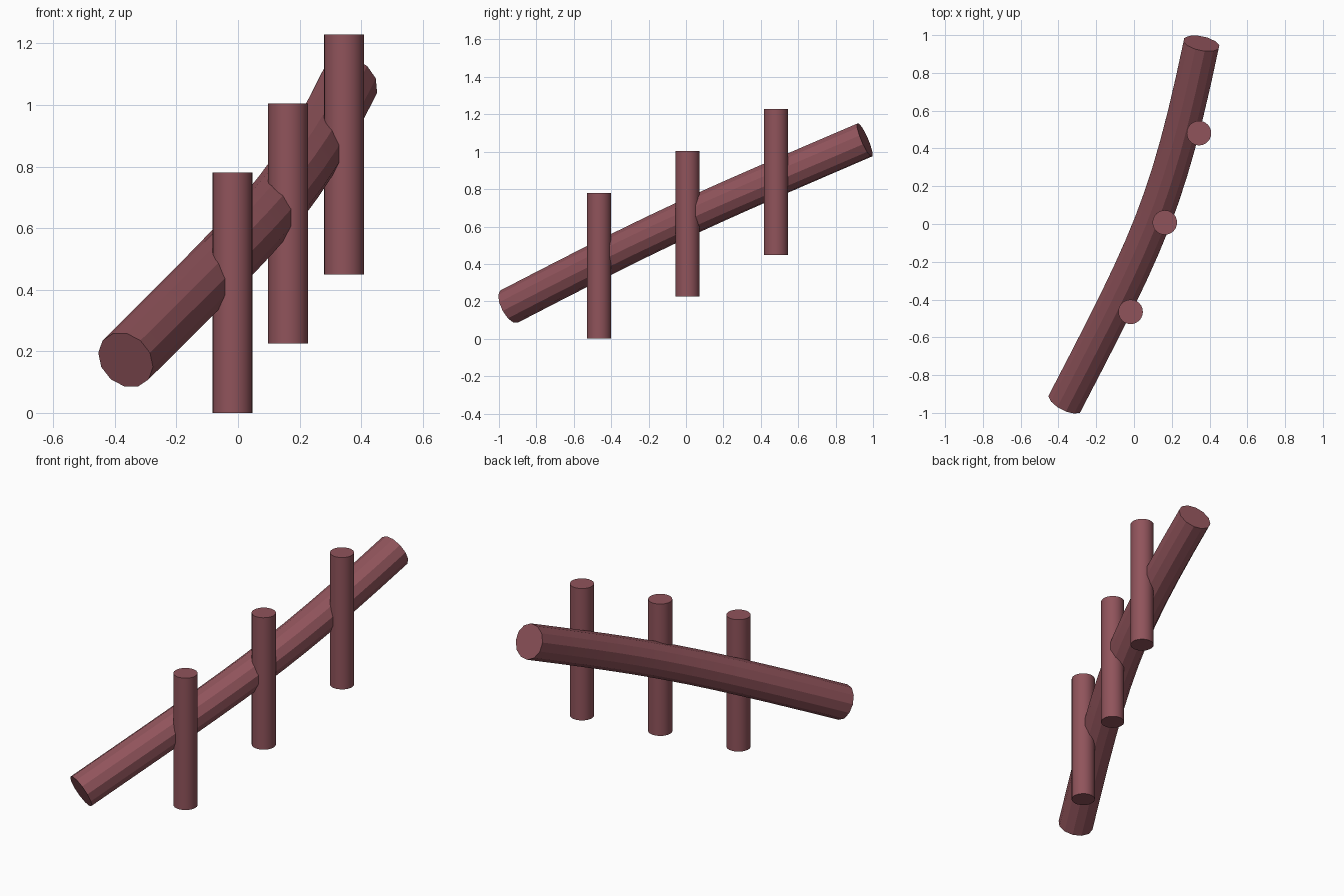
import bpy
import bmesh
import math
from mathutils import Vector

old = bpy.data.objects.get("Cube")
if old:
    bpy.data.objects.remove(old, do_unlink=True)

# Single dusty red-brown material
mat = bpy.data.materials.new("dusty_red_brown")
mat.use_nodes = True
colour = (0.28, 0.088, 0.105, 1.0)
mat.diffuse_color = colour
mat.node_tree.nodes["Principled BSDF"].inputs["Base Color"].default_value = colour


def add_object(name, bm):
    bmesh.ops.recalc_face_normals(bm, faces=bm.faces)
    mesh = bpy.data.meshes.new(name)
    bm.to_mesh(mesh)
    bm.free()
    mesh.materials.append(mat)
    obj = bpy.data.objects.new(name, mesh)
    bpy.context.collection.objects.link(obj)
    return obj


def tube(name, path, tangents, radius, sides):
    """Sweep a regular polygon along a path and cap both ends."""
    bm = bmesh.new()
    rings = []
    for p, t in zip(path, tangents):
        side = t.cross(Vector((0, 0, 1))).normalized()
        up = side.cross(t).normalized()
        angles = [2 * math.pi * (i + 0.5) / sides for i in range(sides)]
        rings.append([bm.verts.new(p + radius * (math.cos(a) * side + math.sin(a) * up))
                      for a in angles])
    for r0, r1 in zip(rings, rings[1:]):
        for i in range(sides):
            j = (i + 1) % sides
            bm.faces.new((r0[i], r0[j], r1[j], r1[i]))
    bm.faces.new(rings[0])
    bm.faces.new(rings[-1])
    return add_object(name, bm)


def post(name, x, y, z0, height=0.78, radius=0.065):
    bm = bmesh.new()
    bmesh.ops.create_cone(bm, cap_ends=True, segments=24, radius1=radius,
                          radius2=radius, depth=height)
    bmesh.ops.translate(bm, vec=(x, y, z0 + height / 2), verts=bm.verts)
    return add_object(name, bm)


# Curved rising rail: a cubic curve, straighter near its ends
p0 = Vector((-0.365, -0.946, 0.172))
p3 = Vector((0.357, 0.956, 1.063))
p1 = p0 + 0.85 * Vector((0.52, 1, 0.52))
p2 = p3 - 0.85 * Vector((0.21, 1, 0.43))
path, tangents = [], []
steps = 12
for k in range(steps + 1):
    t = k / steps
    s = 1 - t
    path.append(s**3 * p0 + 3 * s * s * t * p1 + 3 * s * t * t * p2 + t**3 * p3)
    tangents.append((s * s * (p1 - p0) + 2 * s * t * (p2 - p1)
                     + t * t * (p3 - p2)).normalized())
rail = tube("rail", path, tangents, 0.098, 12)

# Three upright posts, stepping up along the rail
posts = [
    post("front_post", -0.018, -0.465, 0.0),
    post("middle_post", 0.163, 0.008, 0.225),
    post("back_post", 0.344, 0.481, 0.449),
]

# Smooth round sides with sharp end caps
bpy.ops.object.select_all(action='DESELECT')
for obj in posts + [rail]:
    obj.select_set(True)
    bpy.context.view_layer.objects.active = obj
bpy.ops.object.shade_smooth_by_angle(angle=math.radians(25))
